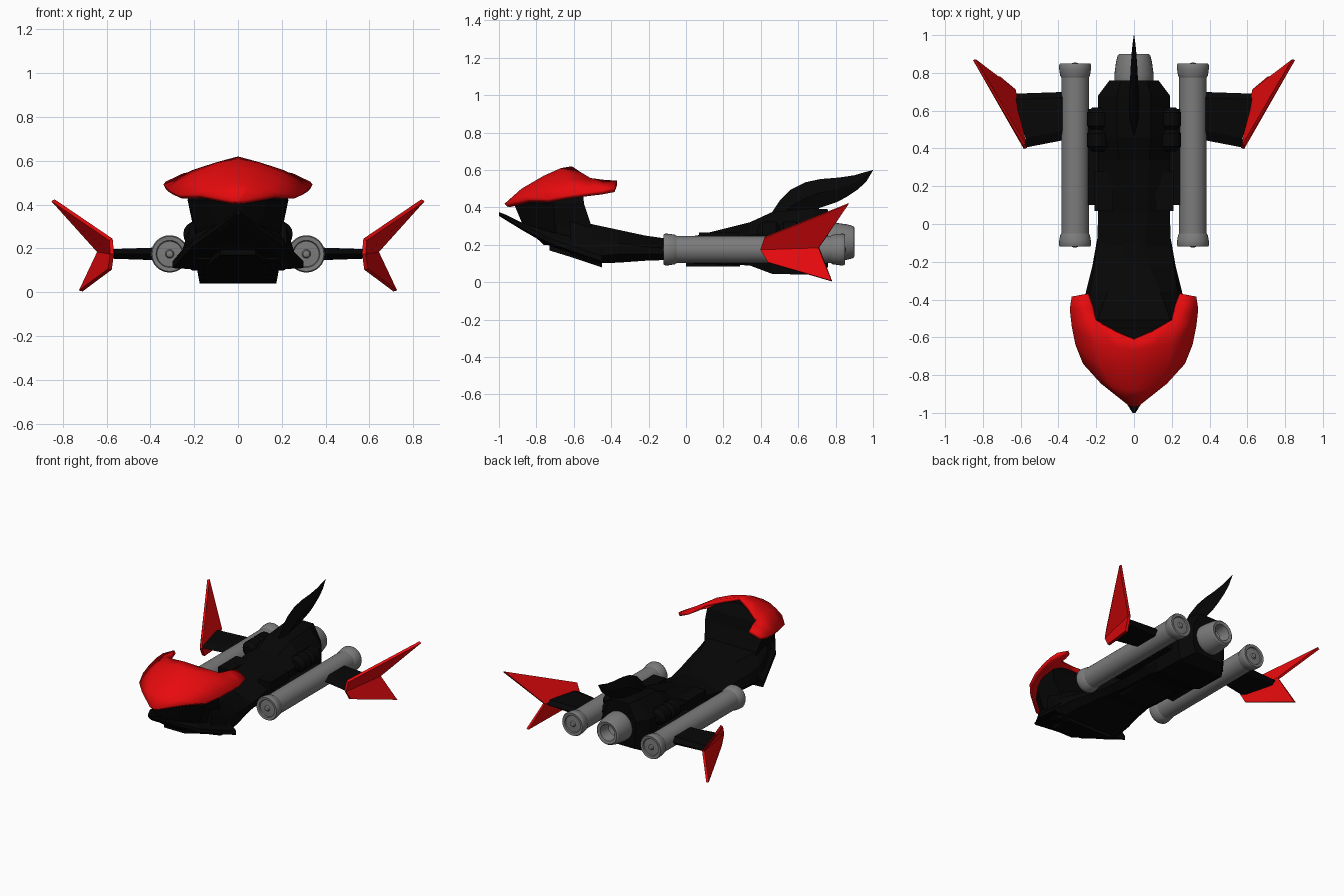
import bpy, bmesh, math

if "Cube" in bpy.data.objects:
    bpy.data.objects.remove(bpy.data.objects["Cube"])

def material(name, rgb):
    m = bpy.data.materials.new(name)
    m.diffuse_color = (*rgb, 1)
    m.use_nodes = True
    m.node_tree.nodes["Principled BSDF"].inputs["Base Color"].default_value = m.diffuse_color
    return m

BLACK = material("black", (0.002, 0.002, 0.002))
RED = material("red", (0.8, 0.003, 0.004))
GREY = material("grey", (0.2, 0.2, 0.2))

def make(name, verts, faces, mat=None, mirror=False, thick=0, offset=0, smooth=None):
    me = bpy.data.meshes.new(name)
    me.from_pydata(verts, [], faces)
    bm = bmesh.new()
    bm.from_mesh(me)
    bmesh.ops.remove_doubles(bm, verts=bm.verts, dist=1e-5)
    bmesh.ops.recalc_face_normals(bm, faces=bm.faces)
    bm.to_mesh(me)
    bm.free()
    ob = bpy.data.objects.new(name, me)
    bpy.context.collection.objects.link(ob)
    if mat:
        me.materials.append(mat)
    if mirror:
        md = ob.modifiers.new("mirror", 'MIRROR')
        md.use_clip = True
    if thick:
        md = ob.modifiers.new("thickness", 'SOLIDIFY')
        md.thickness, md.offset = thick, offset
    if smooth:
        bpy.ops.object.select_all(action='DESELECT')
        ob.select_set(True)
        bpy.context.view_layer.objects.active = ob
        bpy.ops.object.shade_smooth_by_angle(angle=math.radians(smooth))
    return ob

def loft(name, rings, mat=None, cap=True, **kw):
    n = len(rings[0])
    faces = [(i*n + j, i*n + (j+1) % n, (i+1)*n + (j+1) % n, (i+1)*n + j)
             for i in range(len(rings)-1) for j in range(n)]
    if cap:
        faces += [tuple(range(n)), tuple(range((len(rings)-1)*n, len(rings)*n))]
    return make(name, [p for r in rings for p in r], faces, mat, **kw)

def hull(name, sections, mat=BLACK):
    """Sections (y, half outline of (x, z) from the bottom up), mirrored and lofted along y."""
    return loft(name, [[(x, y, z) for x, z in h] + [(-x, y, z) for x, z in reversed(h)]
                       for y, h in sections], mat)

def lathe(name, profile, x, z, segs=32, mat=GREY, **kw):
    """Profile (radius, y) spun about a y-parallel axis."""
    return loft(name, [[(x + r*math.cos(2*math.pi*k/segs), y, z + r*math.sin(2*math.pi*k/segs))
                        for k in range(segs)] for r, y in profile], mat, smooth=30, **kw)

def box(name, x, y, z, **kw):
    return loft(name, [[(x[0], yy, z[0]), (x[1], yy, z[0]), (x[1], yy, z[1]), (x[0], yy, z[1])]
                       for yy in y], BLACK, **kw)

# Rear fuselage
hull("rear_fuselage", [
    (-0.12, [(.15, .12), (.195, .15), (.195, .18), (.06, .23)]),
    (0.06, [(.15, .10), (.19, .14), (.19, .21), (.07, .25)]),
    (0.34, [(.15, .09), (.19, .13), (.19, .25), (.08, .32)]),
    (0.46, [(.175, .045), (.19, .12), (.19, .27), (.09, .375)]),
    (0.68, [(.175, .04), (.19, .12), (.19, .28), (.09, .395)]),
    (0.76, [(.11, .08), (.13, .14), (.13, .28), (.07, .39)])])

# Neck between fuselage and head
hull("neck", [
    (-0.62, [(.18, .15), (.225, .20), (.22, .30), (.20, .34)]),
    (-0.50, [(.21, .10), (.27, .14), (.24, .24), (.19, .31)]),
    (-0.36, [(.21, .105), (.255, .15), (.23, .21), (.14, .28)]),
    (-0.22, [(.18, .115), (.22, .15), (.21, .19), (.08, .25)]),
    (-0.08, [(.15, .12), (.195, .15), (.19, .18), (.03, .23)])])

# Pointed lower jaw with a lip underneath
hull("jaw", [
    (-1.0, [(.004, .355), (.008, .36), (.008, .37), (.004, .375)]),
    (-0.96, [(.02, .33), (.033, .34), (.033, .35), (.02, .36)]),
    (-0.87, [(.08, .275), (.10, .285), (.10, .305), (.08, .315)]),
    (-0.73, [(.17, .195), (.205, .21), (.205, .235), (.19, .27)]),
    (-0.45, [(.20, .105), (.30, .11), (.30, .14), (.23, .21)])])
hull("jaw_lip", [(-0.73, [(.08, .17), (.08, .21)]), (-0.60, [(.13, .13), (.13, .18)]),
                 (-0.45, [(.18, .08), (.18, .12)])])

# Head block rising to the hood: horizontal outlines stacked in z
def outline(z, pts):
    return [(x, y, z) for x, y in pts] + [(-x, y, z) for x, y in reversed(pts)]
loft("head", [
    outline(.20, [(.02, -.76), (.10, -.74), (.18, -.68), (.20, -.50)]),
    outline(.30, [(.02, -.87), (.09, -.83), (.195, -.70), (.205, -.505)]),
    outline(.42, [(.02, -.92), (.14, -.83), (.23, -.71), (.23, -.545)]),
    outline(.50, [(.02, -.84), (.13, -.78), (.20, -.70), (.22, -.555)]),
    outline(.575, [(.02, -.70), (.05, -.69), (.07, -.66), (.10, -.60)])], BLACK)

# Red hood: half grid from the centre ridge to the outer rim, mirrored
grid = [
    [(0, -.97, .42), (.01, -.968, .42), (.02, -.965, .42), (.03, -.96, .415)],
    [(0, -.88, .50), (.06, -.875, .49), (.12, -.86, .47), (.175, -.845, .445)],
    [(0, -.76, .57), (.09, -.755, .555), (.18, -.75, .52), (.27, -.74, .445)],
    [(0, -.67, .61), (.10, -.65, .59), (.20, -.64, .55), (.31, -.64, .465)],
    [(0, -.61, .62), (.10, -.57, .593), (.21, -.51, .557), (.33, -.54, .48)]]
tail = [[(.225, -.44, .548), (.34, -.45, .492)], [(.25, -.37, .543), (.33, -.385, .505)]]
verts = [p for row in grid for p in row] + [p for row in tail for p in row]
faces = [(4*i+j, 4*i+j+1, 4*i+j+5, 4*i+j+4) for i in range(4) for j in range(3)]
faces += [(18, 19, 21, 20), (20, 21, 23, 22)]
hood = make("hood", verts, faces, RED, mirror=True, smooth=40)
bm = bmesh.new()
bm.from_mesh(hood.data)
if sum(f.normal.z for f in bm.faces) < 0:
    bmesh.ops.reverse_faces(bm, faces=bm.faces)
bm.to_mesh(hood.data)
bm.free()
md = hood.modifiers.new("thickness", 'SOLIDIFY')
md.thickness, md.offset = 0.025, -1

# Side engine tubes with collars and shallow end discs
lathe("engine_tube", [
    (.004, -.125), (.015, -.122), (.02, -.112), (.058, -.11), (.062, -.118), (.08, -.12),
    (.085, -.11), (.084, -.09), (.079, -.06), (.073, -.05),
    (.073, .775), (.079, .785), (.084, .82), (.085, .84),
    (.08, .85), (.062, .848), (.058, .84), (.02, .842), (.015, .852), (.004, .855)],
    .312, .175, mirror=True)

# Rear nozzle, open at the back
lathe("rear_nozzle", [(.09, .70), (.104, .76), (.104, .79), (.095, .86), (.086, .893),
                      (.078, .90), (.058, .895), (.045, .82), (.01, .80)], 0, .215)

# Mounts between fuselage and tubes
box("tube_strut", (.15, .28), (.10, .61), (.14, .20), mirror=True)
for i, y in enumerate((.445, .555)):
    lathe(f"mount_boss_{i+1}", [(.03, y-.062), (.06, y-.035), (.06, y+.035), (.03, y+.062)],
          .19, .265, segs=16, mat=BLACK, mirror=True)
box("deck_box", (.11, .21), (.07, .28), (.16, .265), mirror=True)
box("belly_plate", (-.12, .12), (0, .29), (.085, .13))

# Wings and swept V fins
loft("wing", [[(x0, y0, .175), (x0, y0+.05, .175+t), (x1, y1-.03, .175+t), (x1, y1, .175),
               (x1, y1-.03, .175-t), (x0, y0+.05, .175-t)]
              for x0, x1, y0, y1, t in ((.34, .34, .45, .70, .03), (.575, .63, .405, .69, .02))],
     BLACK, mirror=True)
make("wing_fin", [(.575, .40, .175), (.58, .42, .24), (.845, .87, .42), (.635, .71, .185),
                  (.718, .78, .006), (.585, .44, .105)],
     [(0, 1, 2, 3), (0, 3, 4, 5)], RED, mirror=True, thick=.018)

# Curved tail fin, thickest along its middle
top = [(.45, .36), (.50, .435), (.56, .495), (.64, .535), (.72, .552), (.82, .56),
       (.90, .572), (.95, .587), (1.0, .60)]
low = [(.56, .36), (.62, .37), (.68, .385), (.75, .41), (.81, .43), (.86, .457),
       (.92, .497), (.965, .54), (1.0, .598)]
width = [.012, .022, .028, .025, .021, .017, .012, .007, .001]
loft("tail_fin", [[(0, *t), (w, (t[0]+b[0])/2, (t[1]+b[1])/2), (0, *b),
                   (-w, (t[0]+b[0])/2, (t[1]+b[1])/2)]
                  for t, b, w in zip(top, low, width)], BLACK, smooth=30)
